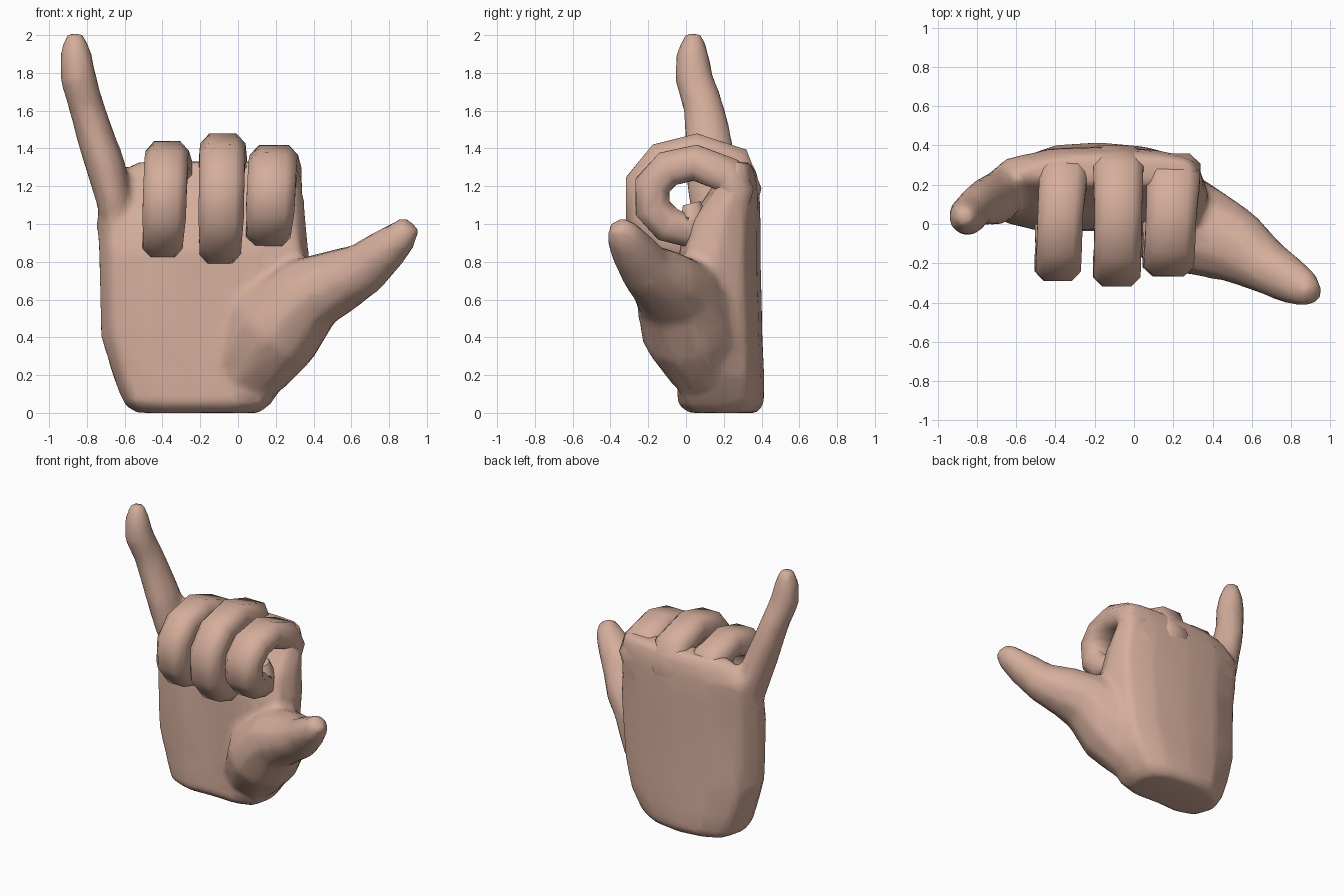
import bpy, bmesh, math
from mathutils import Vector

if "Cube" in bpy.data.objects:
    bpy.data.objects.remove(bpy.data.objects["Cube"])

skin = bpy.data.materials.new("skin")
skin.diffuse_color = (0.66, 0.42, 0.33, 1)
skin.use_nodes = True
skin.node_tree.nodes["Principled BSDF"].inputs["Base Color"].default_value = skin.diffuse_color


def loft(name, rings):
    """Skin a list of equal-length point rings and cap both ends."""
    bm = bmesh.new()
    rows = [[bm.verts.new(p) for p in r] for r in rings]
    n = len(rows[0])
    for a, b in zip(rows, rows[1:]):
        for i in range(n):
            j = (i + 1) % n
            bm.faces.new((a[i], a[j], b[j], b[i]))
    bm.faces.new(rows[0][::-1])
    bm.faces.new(rows[-1])
    bmesh.ops.recalc_face_normals(bm, faces=bm.faces)
    me = bpy.data.meshes.new(name)
    bm.to_mesh(me)
    bm.free()
    me.materials.append(skin)
    ob = bpy.data.objects.new(name, me)
    bpy.context.collection.objects.link(ob)
    return ob


def tube(name, path, side, section):
    """Sweep a section along (x, y, z, half width, half thickness) points."""
    pts = [Vector(p[:3]) for p in path]
    rings = []
    for i, p in enumerate(path):
        t = (pts[min(i + 1, len(pts) - 1)] - pts[max(i - 1, 0)]).normalized()
        s = Vector(side)
        s = (s - t * s.dot(t)).normalized()
        n = t.cross(s)
        rings.append([pts[i] + s * (u * p[3]) + n * (v * p[4]) for u, v in section])
    return loft(name, rings)


ROUND = [(math.cos(math.pi * k / 5), math.sin(math.pi * k / 5)) for k in range(10)]
BOXY = [(1, .45), (.6, 1), (-.6, 1), (-1, .45), (-1, -.45), (-.6, -1), (.6, -1), (1, -.45)]

# Palm: the same rounded slab section at rising heights
U = [0, .07, .28, .52, .78, .95, 1, .95, .75, .5, .25, .06]
V = [.45, .78, .97, 1, .95, .8, .45, .1, 0, .03, 0, .12]
LEVELS = [  # z, left, right, front, back
    (0.00, -.55, .12, .01, .38), (.05, -.61, .18, -.05, .415),
    (.20, -.67, .28, -.04, .415), (.40, -.73, .34, -.04, .405),
    (.85, -.745, .38, -.04, .395), (1.02, -.755, .365, .01, .395),
    (1.18, -.74, .35, .13, .39), (1.27, -.63, .34, .17, .375),
    (1.33, -.55, .32, .20, .345)]
palm = loft("palm", [[(a + (b - a) * u, f + (k - f) * v, z) for u, v in zip(U, V)]
                     for z, a, b, f, k in LEVELS])

# Thumb with its fleshy base
thumb = tube("thumb", [
    (-.02, .18, .08, .10, .10), (.06, .10, .24, .20, .22), (.20, .02, .44, .265, .26),
    (.38, -.05, .635, .23, .21), (.54, -.125, .70, .19, .175), (.67, -.215, .765, .145, .145),
    (.78, -.28, .86, .125, .12), (.87, -.33, .94, .10, .09),
    (.915, -.36, 1.0, .06, .06)], (0, 1, 0), ROUND)

# Straight little finger
pinky = tube("little_finger", [
    (-.63, .17, .95, .07, .12), (-.67, .15, 1.18, .10, .15), (-.705, .13, 1.32, .108, .14),
    (-.76, .115, 1.48, .102, .125), (-.805, .09, 1.63, .096, .11),
    (-.848, .04, 1.78, .10, .105), (-.86, .035, 1.90, .088, .09),
    (-.864, .04, 2.01, .05, .05)], (1, 0, 0), ROUND)

# Blend thumb and little finger into the palm
for part in (thumb, pinky):
    m = palm.modifiers.new("join", "BOOLEAN")
    m.operation, m.solver, m.object = "UNION", "EXACT", part
m = palm.modifiers.new("fuse", "REMESH")
m.mode, m.voxel_size = "VOXEL", .025
m = palm.modifiers.new("blend", "SMOOTH")
m.factor, m.iterations = .5, 9
m = palm.modifiers.new("reduce", "DECIMATE")
m.ratio = .12
dg = bpy.context.evaluated_depsgraph_get()
palm.data = bpy.data.meshes.new_from_object(palm.evaluated_get(dg))
palm.modifiers.clear()
for part in (thumb, pinky):
    bpy.data.objects.remove(part)
palm.name = "palm_with_thumb_and_little_finger"

# Three fingers curled round a loop: x at root, top and bottom, half width,
# top, bottom and front of the loop, root depth
FINGERS = [("index_finger", .20, .19, .16, .128, 1.42, .87, -.285, .265),
           ("middle_finger", -.08, -.08, -.095, .12, 1.48, .775, -.34, .305),
           ("ring_finger", -.36, -.375, -.40, .115, 1.44, .805, -.31, .285)]
TH = .095
hand = [palm]
for name, xr, xt, xb, w, top, bot, front, yr in FINGERS:
    zc, rz, cy = (top + bot) / 2, (top - bot) / 2 - TH, .03
    ry = cy - front - TH
    path = [(xr, yr - .02, 1.05, w * .9, TH * .8), (xr, yr, 1.18, w * 1.08, TH),
            (xr, yr - .045, top - .16, w * 1.06, TH)]
    for a in (85, 125, 160, 200, 235, 265):
        r = math.radians(a)
        x = xt + (xb - xt) * (a - 85) / 180
        path.append((x, cy + ry * math.cos(r), zc + rz * math.sin(r),
                     w * (1 if a < 230 else .92), TH))
    path += [(xb, .05, bot + .16, w * .8, TH * .8), (xb, .03, bot + .24, w * .5, TH * .5)]
    hand.append(tube(name, path, (1, 0, 0), BOXY))

# Smooth shading with crisp creases
bpy.ops.object.select_all(action="DESELECT")
for ob in hand:
    ob.select_set(True)
bpy.context.view_layer.objects.active = palm
bpy.ops.object.shade_smooth_by_angle(angle=math.radians(50))
